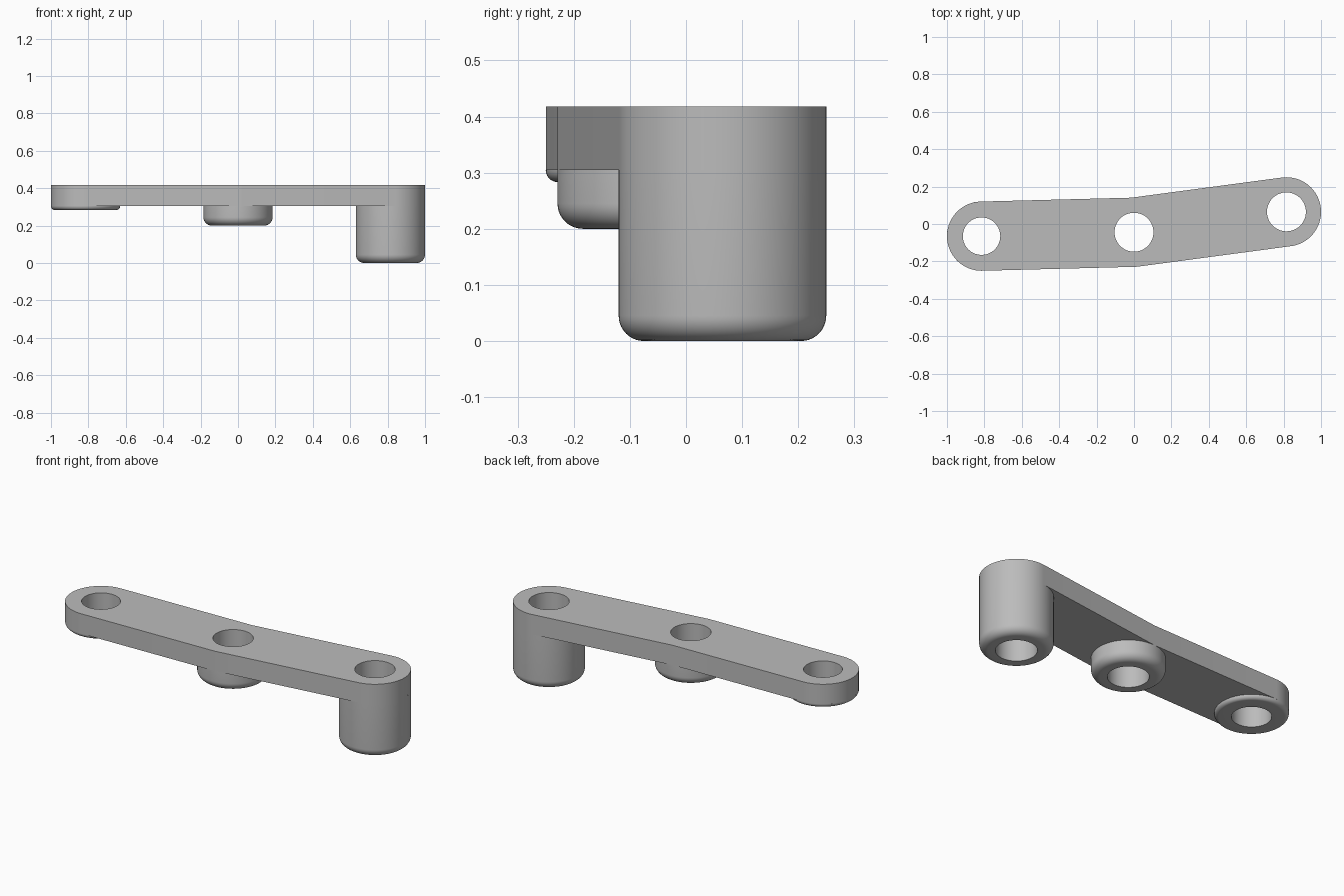
import bpy, bmesh, math
from math import sin, cos, pi
from mathutils import Vector

cube = bpy.data.objects.get("Cube")
if cube:
    bpy.data.objects.remove(cube, do_unlink=True)

grey = bpy.data.materials.new("light grey")
grey.use_nodes = True
grey.diffuse_color = (0.5, 0.5, 0.5, 1)
grey.node_tree.nodes["Principled BSDF"].inputs["Base Color"].default_value = (0.5, 0.5, 0.5, 1)

R, TOP, UNDER, SEG = 0.185, 0.418, 0.305, 96
left_c, mid_c, right_c = Vector((-0.815, -0.065)), Vector((0, -0.044)), Vector((0.815, 0.065))
# name, centre, hole radius, bottom height, edge rounding
BOSSES = [("short_boss", left_c, 0.1, 0.283, 0.0219),
          ("middle_boss", mid_c, 0.104, 0.2, 0.045),
          ("tall_boss", right_c, 0.104, 0.0, 0.045)]


def arc(c, r, a0, a1, n):
    return [c + r * Vector((cos(a0 + (a1 - a0) * i / n), sin(a0 + (a1 - a0) * i / n)))
            for i in range(n + 1)]


def smooth(obj):
    bpy.ops.object.select_all(action='DESELECT')
    obj.select_set(True)
    bpy.context.view_layer.objects.active = obj
    if obj.type == 'CURVE':
        bpy.ops.object.convert(target='MESH')
    bpy.ops.object.shade_smooth_by_angle(angle=math.radians(30))


# Bent bar: rounded ends, rounded outer bend, mitred inner bend, three holes
a1 = math.atan2(*(mid_c - left_c).yx)
a2 = math.atan2(*(right_c - mid_c).yx)
half = (a1 + a2) / 2
miter = mid_c + R / cos((a2 - a1) / 2) * Vector((-sin(half), cos(half)))
outline = (arc(left_c, R, a1 + pi / 2, a1 + 1.5 * pi, SEG // 2)
           + arc(mid_c, R, a1 - pi / 2, a2 - pi / 2, 4)
           + arc(right_c, R, a2 - pi / 2, a2 + pi / 2, SEG // 2) + [miter])
loops = [outline] + [arc(c, h, 0, 2 * pi, SEG)[:-1] for _, c, h, _, _ in BOSSES]

curve = bpy.data.curves.new("bar", 'CURVE')
curve.dimensions = '2D'
curve.fill_mode = 'BOTH'
curve.extrude = (TOP - UNDER) / 2
for pts in loops:
    spline = curve.splines.new('POLY')
    spline.points.add(len(pts) - 1)
    for p, v in zip(spline.points, pts):
        p.co = (v.x, v.y, 0, 1)
    spline.use_cyclic_u = True
curve.materials.append(grey)
bar = bpy.data.objects.new("bar", curve)
bar.location.z = (TOP + UNDER) / 2
bpy.context.collection.objects.link(bar)
smooth(bar)

# Hollow bosses below the bar, with a rounded lower rim
for name, c, hole, z0, f in BOSSES:
    profile = [Vector((hole, UNDER)), Vector((hole, z0))]
    profile += arc(Vector((R - f, z0 + f)), f, -pi / 2, 0, 10)
    profile.append(Vector((R, UNDER)))
    bm = bmesh.new()
    rings = [[bm.verts.new((c.x + p.x * cos(2 * pi * i / SEG),
                            c.y + p.x * sin(2 * pi * i / SEG), p.y)) for p in profile]
             for i in range(SEG)]
    for i, ring in enumerate(rings):
        nxt = rings[(i + 1) % SEG]
        for j in range(len(profile) - 1):
            bm.faces.new((ring[j], ring[j + 1], nxt[j + 1], nxt[j]))
    bmesh.ops.recalc_face_normals(bm, faces=bm.faces)
    # make sure the lowest rim faces downward
    rim = min(bm.faces, key=lambda face: face.calc_center_median().z)
    if rim.normal.z > 0:
        bmesh.ops.reverse_faces(bm, faces=bm.faces)
    mesh = bpy.data.meshes.new(name)
    bm.to_mesh(mesh)
    bm.free()
    mesh.materials.append(grey)
    obj = bpy.data.objects.new(name, mesh)
    bpy.context.collection.objects.link(obj)
    smooth(obj)
